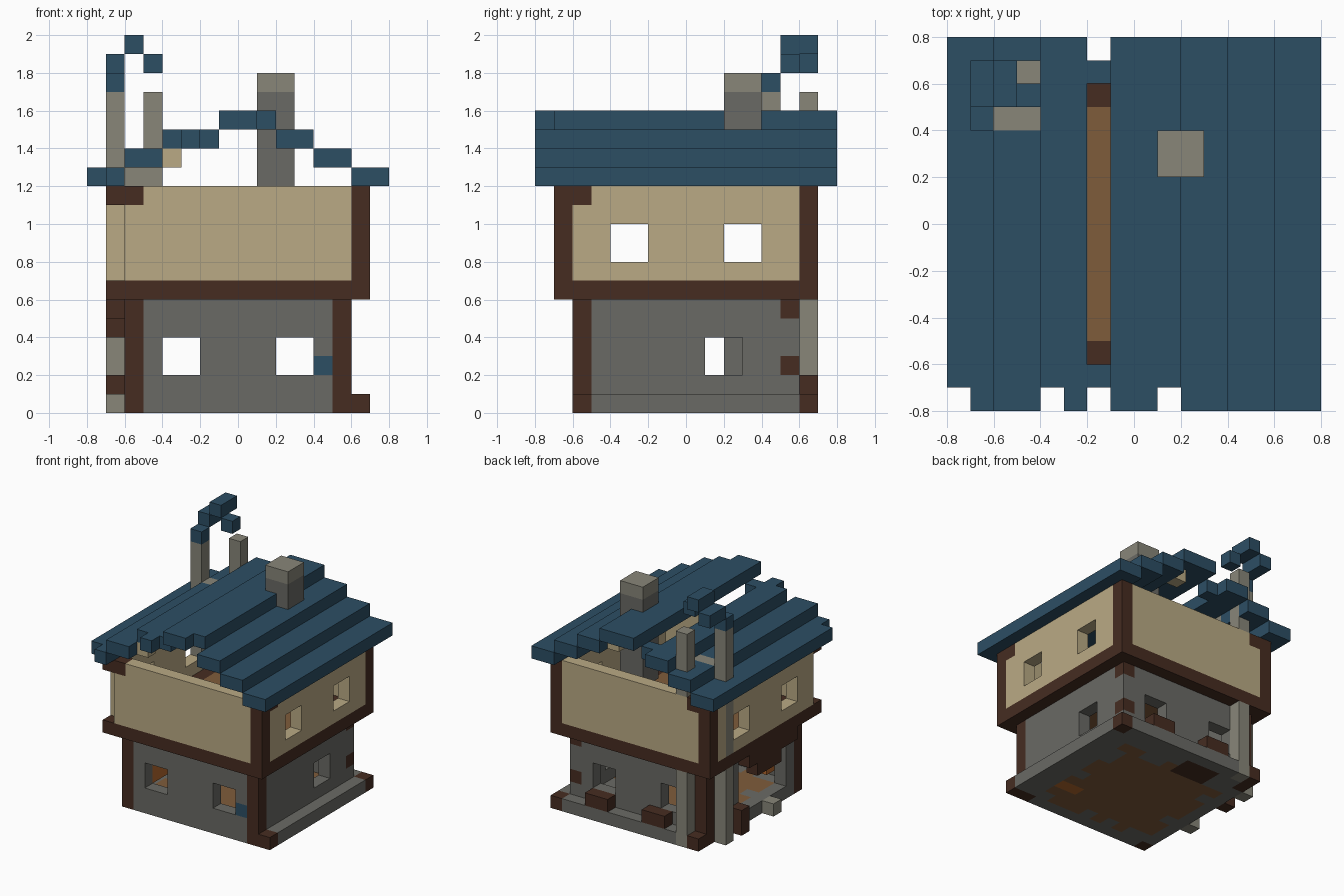
import bpy, bmesh, random

cube = bpy.data.objects.get("Cube")
if cube:
    bpy.data.objects.remove(cube, do_unlink=True)

U = 0.1          # size of one block
grid = {}        # block position -> part name
part_colour = {}


def srgb(*rgb):
    lin = [((c / 255 + 0.055) / 1.055) ** 2.4 for c in rgb]
    return (*lin, 1.0)


COLOURS = {
    "slate_blue": srgb(44, 78, 100),
    "dark_timber": srgb(70, 44, 33),
    "plaster_tan": srgb(186, 170, 133),
    "stone_grey": srgb(106, 106, 101),
    "pale_stone": srgb(136, 134, 121),
    "floor_wood": srgb(127, 92, 59),
    "orange_wood": srgb(180, 104, 46),
}
materials = {}
for cname, col in COLOURS.items():
    m = bpy.data.materials.new(cname)
    m.use_nodes = True
    m.diffuse_color = col
    m.node_tree.nodes["Principled BSDF"].inputs["Base Color"].default_value = col
    materials[cname] = m


def block(x, y, z):
    """Positions inside half-open block ranges."""
    return [(i, j, k) for i in range(*x) for j in range(*y) for k in range(*z)]


def fill(part, colour, x, y, z):
    part_colour[part] = colour
    for c in block(x, y, z):
        grid[c] = part


def carve(x, y, z):
    for c in block(x, y, z):
        grid.pop(c, None)


def build(part):
    """Make one mesh from the exposed block faces of a part."""
    bm = bmesh.new()
    verts = {}

    def vert(p):
        if p not in verts:
            verts[p] = bm.verts.new([v * U for v in p])
        return verts[p]

    for c in [c for c, p in grid.items() if p == part]:
        for axis in range(3):
            for side in (0, 1):
                n = list(c)
                n[axis] += 1 if side else -1
                if tuple(n) in grid:
                    continue
                a, b = (axis + 1) % 3, (axis + 2) % 3
                corners = []
                for da, db in ((0, 0), (1, 0), (1, 1), (0, 1)):
                    p = list(c)
                    p[axis] += side
                    p[a] += da
                    p[b] += db
                    corners.append(vert(tuple(p)))
                bm.faces.new(corners if side else corners[::-1])
    if bm.faces:
        # merge the block faces into large flat panels
        bmesh.ops.dissolve_limit(bm, angle_limit=0.01, verts=bm.verts[:], edges=bm.edges[:])
        mesh = bpy.data.meshes.new(part)
        bm.to_mesh(mesh)
        mesh.materials.append(materials[part_colour[part]])
        bpy.context.collection.objects.link(bpy.data.objects.new(part, mesh))
    bm.free()


# Stone base with a ragged wooden floor set in it
fill("base", "stone_grey", (-6, 7), (-6, 7), (0, 1))
fill("ground_floor", "floor_wood", (-5, 5), (-5, 5), (0, 1))
random.seed(4)
for i in range(-5, 5):
    for c in ((i, -5, 0), (i, 4, 0), (-5, i, 0), (4, i, 0)):
        if random.random() < 0.5:
            grid[c] = "base"
fill("floor_patch", "orange_wood", (3, 5), (-3, -2), (0, 1))
fill("hearth_board", "dark_timber", (-3, 0), (4, 6), (0, 1))
for x, y in ((6, -6), (6, 6), (-6, 6)):
    fill("base_corner", "dark_timber", (x, x + 1), (y, y + 1), (0, 1))

# Lower stone walls with windows and a broken side
fill("lower_wall", "stone_grey", (-6, 6), (-6, 6), (1, 6))
carve((-5, 5), (-5, 5), (1, 6))
for x in (-4, 2):
    carve((x, x + 2), (-6, -5), (2, 4))
    carve((x, x + 2), (5, 6), (2, 4))
carve((5, 6), (1, 3), (2, 4))
carve((-6, -5), (-4, 2), (1, 6))
fill("shutter_remnant", "slate_blue", (4, 5), (-6, -5), (2, 3))

# Lower corner posts, one of them mostly lost
for x, y in ((-6, -6), (5, -6), (-6, 5)):
    fill("lower_post", "dark_timber", (x, x + 1), (y, y + 1), (0, 6))
for z in (2, 5):
    fill("lower_post", "dark_timber", (5, 6), (5, 6), (z, z + 1))

# Door leaf, brackets over the opening, and loose logs and stones
fill("door_leaf", "orange_wood", (-5, -4), (-5, -3), (2, 5))
fill("bracket", "dark_timber", (-7, -6), (-4, 2), (5, 6))
fill("bracket", "dark_timber", (-7, -6), (-2, 1), (4, 5))
fill("door_stone", "pale_stone", (-7, -6), (-2, -1), (0, 1))
fill("door_log", "dark_timber", (-7, -6), (2, 3), (0, 2))
fill("back_log", "dark_timber", (2, 4), (6, 7), (1, 2))
fill("back_log", "dark_timber", (-3, -1), (6, 7), (1, 2))

# Floor beam ring and upper floor
fill("floor_beam", "dark_timber", (-7, 7), (-7, 7), (6, 7))
fill("upper_floor", "floor_wood", (-5, 5), (-5, 5), (6, 7))

# Upper plaster walls with side windows
fill("upper_wall", "plaster_tan", (-7, 7), (-7, 7), (7, 12))
carve((-6, 6), (-6, 6), (7, 12))
for x in (-7, 6):
    for y in (-4, 2):
        carve((x, x + 1), (y, y + 2), (8, 10))
for x, y in ((6, -7), (6, 6), (-7, 6)):
    fill("upper_post", "dark_timber", (x, x + 1), (y, y + 1), (7, 12))
carve((-7, -6), (-7, -6), (7, 11))
fill("upper_post", "dark_timber", (-7, -5), (-7, -6), (11, 12))
fill("upper_post", "dark_timber", (6, 7), (-6, -5), (11, 12))
fill("upper_post", "dark_timber", (-6, -5), (6, 7), (11, 12))

# Gable remnants
fill("gable_remnant", "plaster_tan", (-4, -3), (-7, -6), (13, 14))
fill("gable_remnant", "plaster_tan", (1, 2), (6, 7), (14, 15))

# Stepped roof with missing end tiles and a long gap beside the ridge
for x0, x1, z in ((-8, -6, 12), (-6, -4, 13), (-4, -1, 14), (-1, 2, 15),
                  (2, 4, 14), (4, 6, 13), (6, 8, 12)):
    fill("roof", "slate_blue", (x0, x1), (-8, 8), (z, z + 1))
for x in (-8, -4, -2, 1):
    carve((x, x + 1), (-8, -7), (12, 16))
carve((-2, -1), (-6, 6), (12, 16))
carve((-2, -1), (7, 8), (12, 16))

# Chimney
fill("chimney", "stone_grey", (1, 3), (2, 4), (10, 17))
fill("chimney_cap", "pale_stone", (1, 3), (2, 4), (17, 18))

# Ruined corner turret: pale posts, tie and blue roof fragments
fill("turret_post", "pale_stone", (-7, -6), (4, 5), (0, 6))
fill("turret_post", "pale_stone", (-7, -6), (4, 5), (7, 17))
fill("turret_post", "pale_stone", (-5, -4), (6, 7), (0, 6))
fill("turret_post", "pale_stone", (-5, -4), (6, 7), (12, 17))
fill("turret_tie", "pale_stone", (-6, -4), (4, 5), (12, 14))
fill("turret_roof", "slate_blue", (-7, -6), (4, 5), (17, 18))
fill("turret_roof", "slate_blue", (-7, -6), (5, 7), (18, 19))
fill("turret_roof", "slate_blue", (-6, -5), (5, 7), (19, 20))
fill("turret_roof", "slate_blue", (-5, -4), (5, 6), (18, 19))

for part in part_colour:
    build(part)
